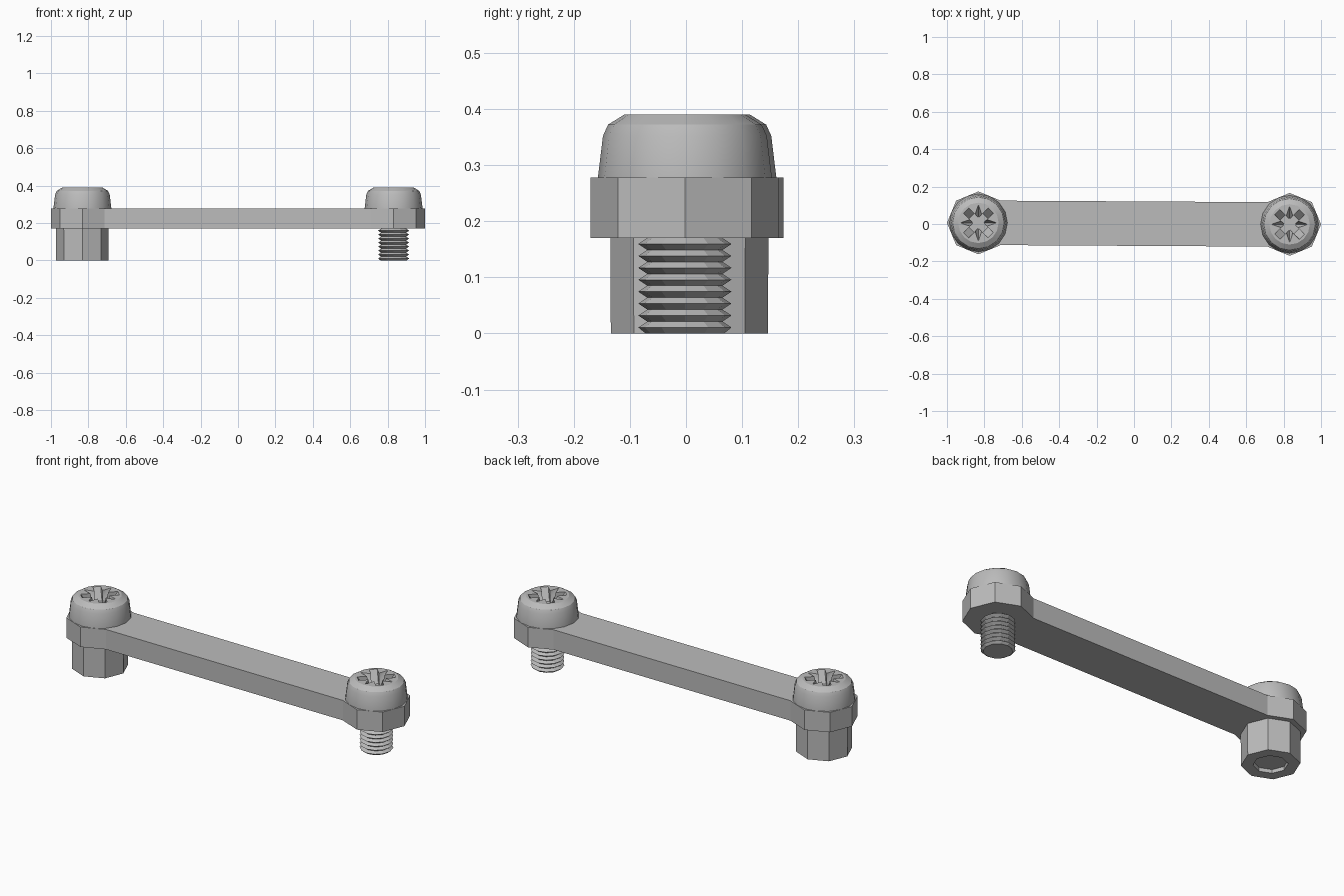
import bpy, bmesh
from math import sin, cos, pi, radians

cube = bpy.data.objects.get("Cube")
if cube:
    bpy.data.objects.remove(cube, do_unlink=True)

LEFT_END, RIGHT_END = (-0.832, 0.006), (0.832, -0.002)
PLATE_BOTTOM, PLATE_TOP, HEAD_TOP = 0.17, 0.278, 0.39

grey = bpy.data.materials.new("plain grey")
grey.use_nodes = True
colour = (0.5, 0.5, 0.5, 1)
grey.diffuse_color = colour
grey.node_tree.nodes["Principled BSDF"].inputs["Base Color"].default_value = colour


def finish(name, bm, location=(0, 0)):
    bmesh.ops.recalc_face_normals(bm, faces=bm.faces)
    mesh = bpy.data.meshes.new(name)
    bm.to_mesh(mesh)
    bm.free()
    mesh.materials.append(grey)
    obj = bpy.data.objects.new(name, mesh)
    obj.location = (*location, 0)
    bpy.context.collection.objects.link(obj)
    return obj


def lathe(name, profile, sides, location, turn=0.0):
    """Stack rings of (radius, height) and close both ends with flat caps."""
    bm = bmesh.new()
    rings = []
    for r, z in profile:
        angles = [turn + 2 * pi * i / sides for i in range(sides)]
        rings.append([bm.verts.new((r * cos(a), r * sin(a), z)) for a in angles])
    for low, high in zip(rings, rings[1:]):
        for i in range(sides):
            j = (i + 1) % sides
            bm.faces.new((low[i], low[j], high[j], high[i]))
    bm.faces.new(rings[0])
    bm.faces.new(rings[-1])
    return finish(name, bm, location)


def tapered_cutter(name, top, bottom, turn, location):
    """Convex wedge from a wide outline above the head to a small one inside it."""
    bm = bmesh.new()
    for outline, z in ((top, HEAD_TOP + 0.01), (bottom, HEAD_TOP - 0.06)):
        for x, y in outline:
            bm.verts.new((x * cos(turn) - y * sin(turn), x * sin(turn) + y * cos(turn), z))
    bmesh.ops.convex_hull(bm, input=bm.verts)
    cutter = finish(name, bm, location)
    cutter.hide_render = True
    return cutter


def rectangle(a, b):
    return [(-a, -b), (a, -b), (a, b), (-a, b)]


def diamond(a, b):
    return [(-a, 0), (0, -b), (a, 0), (0, b)]


# Connecting plate: a strap with faceted round ends, made from one outline
bm = bmesh.new()
outline = []
for (cx, cy), start in ((RIGHT_END, -135), (LEFT_END, 45)):
    for k in range(7):
        a = radians(start + 45 * k)
        outline.append(bm.verts.new((cx + 0.168 * cos(a), cy + 0.168 * sin(a), PLATE_BOTTOM)))
face = bm.faces.new(outline)
raised = bmesh.ops.extrude_face_region(bm, geom=[face])["geom"]
bmesh.ops.translate(bm, vec=(0, 0, PLATE_TOP - PLATE_BOTTOM),
                    verts=[g for g in raised if isinstance(g, bmesh.types.BMVert)])
finish("connecting_plate", bm)

# Domed screw heads with a cross recess and four pointed notches
for side, spot in (("right", LEFT_END), ("left", RIGHT_END)):
    head = lathe(side + "_screw_head",
                 [(0.155, PLATE_TOP - 0.01), (0.155, PLATE_TOP), (0.146, 0.352),
                  (0.137, 0.372), (0.108, HEAD_TOP)], 16, spot)
    cutters = [tapered_cutter(side + "_recess_cutter", top, bottom, radians(turn), spot)
               for top, bottom, turns in (
                   (rectangle(0.1, 0.02), rectangle(0.052, 0.019), (45, 135)),
                   (diamond(0.105, 0.034), diamond(0.035, 0.02), (0, 90)))
               for turn in turns]
    for cutter in cutters:
        mod = head.modifiers.new("recess", "BOOLEAN")
        mod.operation = "DIFFERENCE"
        mod.solver = "EXACT"
        mod.object = cutter
    bpy.context.view_layer.update()
    evaluated = head.evaluated_get(bpy.context.evaluated_depsgraph_get())
    cut_mesh = bpy.data.meshes.new_from_object(evaluated)
    head.modifiers.clear()
    head.data = cut_mesh
    for cutter in cutters:
        bpy.data.objects.remove(cutter, do_unlink=True)
    bpy.ops.object.select_all(action="DESELECT")
    head.select_set(True)
    bpy.context.view_layer.objects.active = head
    bpy.ops.object.shade_smooth_by_angle(angle=radians(28))

# Threaded shank under the left end
turns = 8
pitch = PLATE_BOTTOM / turns
thread = [(0.07, 0.0)]
for i in range(turns):
    thread += [(0.083, (i + 0.5) * pitch), (0.067, (i + 1) * pitch)]
thread.append((0.067, PLATE_BOTTOM + 0.01))
lathe("threaded_shank", thread, 12, RIGHT_END)

# Octagonal nut sleeve under the right end, with a shallow bore below
lathe("nut_sleeve", [(0.083, 0.02), (0.083, 0.0), (0.14, 0.0), (0.141, PLATE_BOTTOM + 0.01)],
      8, LEFT_END)
